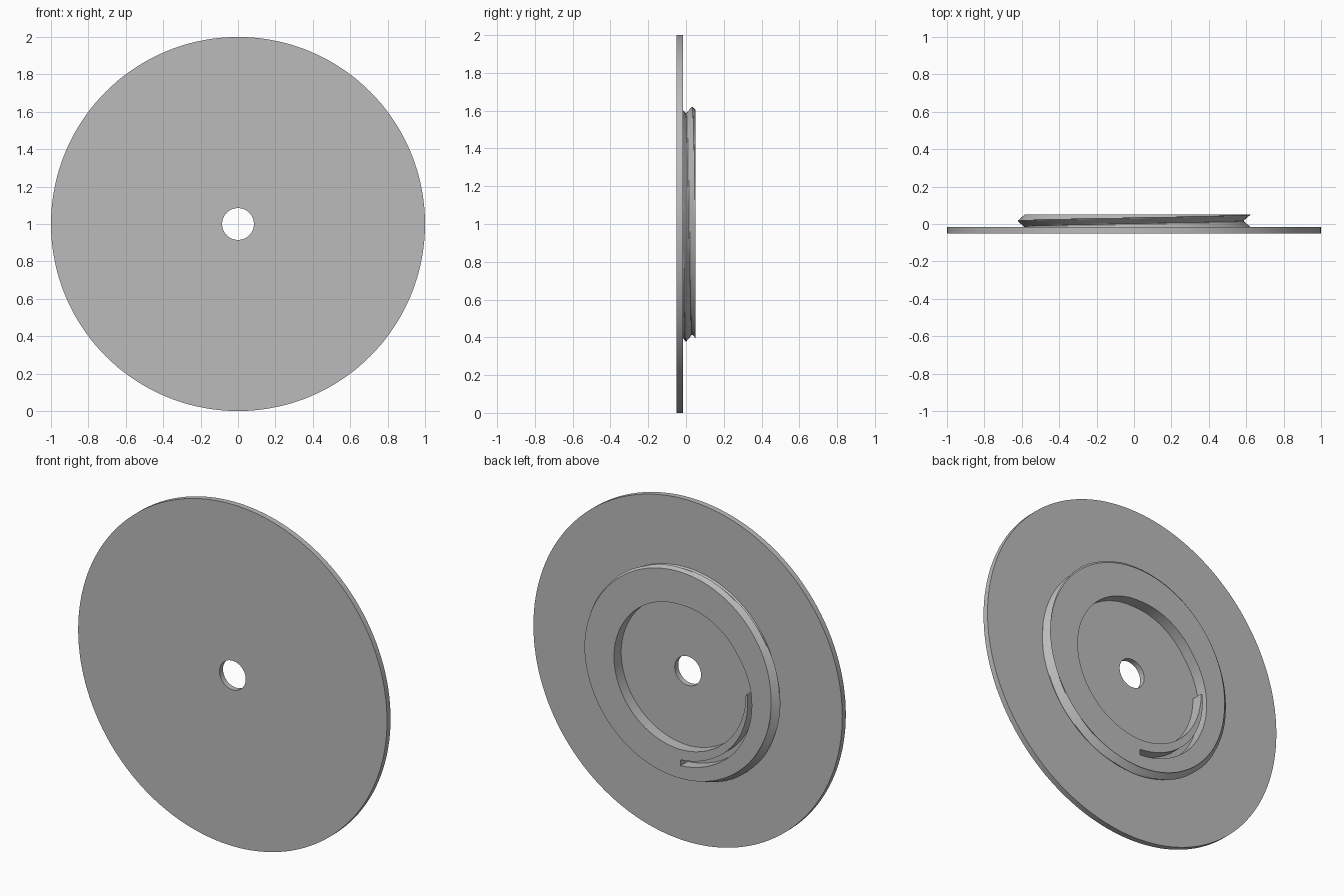
import bpy, bmesh
from math import cos, sin, pi, radians

if "Cube" in bpy.data.objects:
    bpy.data.objects.remove(bpy.data.objects["Cube"], do_unlink=True)

grey = bpy.data.materials.new("plain_grey")
grey.use_nodes = True
grey.diffuse_color = (0.5, 0.5, 0.5, 1)
grey.node_tree.nodes["Principled BSDF"].inputs["Base Color"].default_value = (0.5, 0.5, 0.5, 1)

SEG = 144
FRONT, STEP, BACK = -0.05, -0.017, 0.05


def point(bm, r, a, y):
    return bm.verts.new((r * cos(a), y, 1 + r * sin(a)))


def bridge(bm, rows):
    """Join closed loops of equal length with quads."""
    for lo, hi in zip(rows, rows[1:]):
        n = len(lo)
        for i in range(n):
            j = (i + 1) % n
            bm.faces.new((lo[i], lo[j], hi[j], hi[i]))


def finish(bm, name):
    bmesh.ops.recalc_face_normals(bm, faces=bm.faces[:])
    mesh = bpy.data.meshes.new(name)
    bm.to_mesh(mesh)
    bm.free()
    obj = bpy.data.objects.new(name, mesh)
    bpy.context.collection.objects.link(obj)
    mesh.materials.append(grey)
    bpy.ops.object.select_all(action="DESELECT")
    obj.select_set(True)
    bpy.context.view_layer.objects.active = obj
    bpy.ops.object.shade_smooth_by_angle(angle=radians(30))


# Flat disc with a round centre hole
bm = bmesh.new()
rows = [[point(bm, r, 2 * pi * i / SEG, y) for i in range(SEG)]
        for r, y in ((0.085, FRONT), (1, FRONT), (1, STEP), (0.085, STEP))]
bridge(bm, rows + rows[:1])
finish(bm, "base_disc")


# Spiral opening: (degrees, radius), out to the slot end, then back to the lip tip
def spiral(keys, count):
    out = []
    for k in range(count):
        d = keys[0][0] + (keys[-1][0] - keys[0][0]) * k / (count - 1)
        for (d0, r0), (d1, r1) in zip(keys, keys[1:]):
            if min(d0, d1) <= d <= max(d0, d1):
                out.append((r0 + (r1 - r0) * (d - d0) / (d1 - d0), radians(d)))
                break
    return out


opening = spiral([(180, 0.422), (225, 0.428), (270, 0.435), (360, 0.432), (450, 0.412),
                  (510, 0.427), (540, 0.458), (585, 0.5), (630, 0.53)], 151)
opening += spiral([(630, 0.495), (585, 0.468), (540, 0.432)], 31)


# Threaded ring on the back: one helical ridge around the outside
def thread_radius(a, y):
    t = ((y - STEP) / (BACK - STEP) + a / (2 * pi)) % 1
    wave = abs(2 * t - 1)
    return 0.585 + 0.038 * wave


bm = bmesh.new()
LAYERS = 14
outer = []
for k in range(LAYERS + 1):
    y = STEP - 0.003 + (BACK - STEP + 0.003) * k / LAYERS
    angles = [2 * pi * i / SEG for i in range(SEG)]
    outer.append([point(bm, thread_radius(a, y), a, y) for a in angles])
inner = [[point(bm, r, a, y) for r, a in opening] for y in (STEP - 0.003, BACK)]
bridge(bm, outer)
bridge(bm, inner)
for end in (0, -1):
    edges = []
    for loop in (outer[end], inner[end]):
        edges += [bm.edges.get((loop[i - 1], loop[i])) for i in range(len(loop))]
    bmesh.ops.triangle_fill(bm, edges=edges, use_beauty=True, use_dissolve=False,
                            normal=(0, 1, 0))
finish(bm, "threaded_ring")
